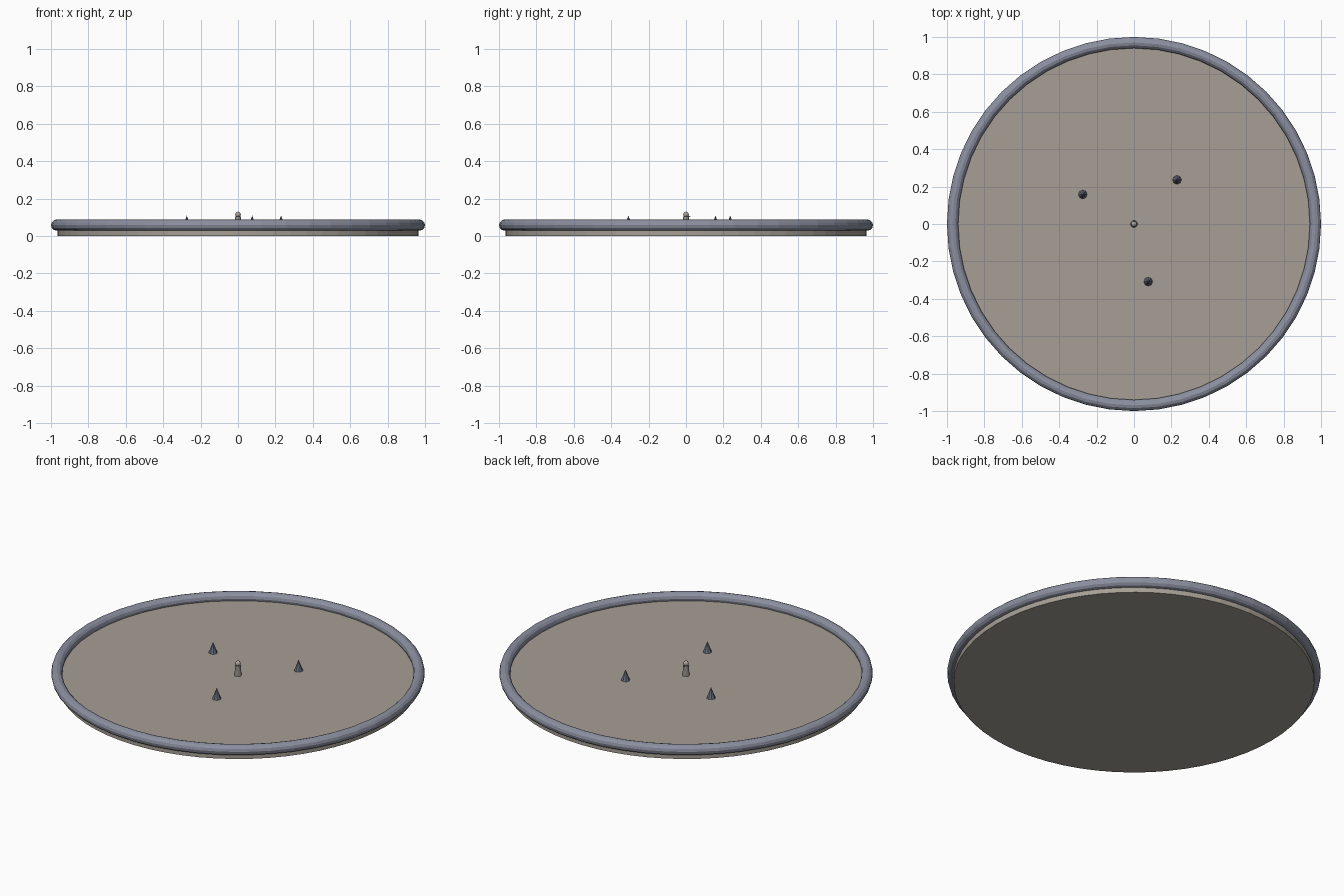
import bpy
import math

if "Cube" in bpy.data.objects:
    bpy.data.objects.remove(bpy.data.objects["Cube"])


def colour(name, r, g, b):
    """Flat material from display values 0-255, stored as linear."""
    m = bpy.data.materials.new(name)
    lin = [((v / 255 + 0.055) / 1.055) ** 2.4 for v in (r, g, b)]
    m.diffuse_color = (*lin, 1)
    m.use_nodes = True
    m.node_tree.nodes["Principled BSDF"].inputs["Base Color"].default_value = m.diffuse_color
    return m


STONE = colour("warm_grey_stone", 166, 159, 149)
RIM = colour("blue_grey_rim", 140, 144, 160)
SPIKE = colour("dark_blue_grey", 108, 112, 130)
BODY = colour("body_grey", 148, 142, 136)
HEAD = colour("head_grey", 172, 166, 160)

FLOOR = 0.045  # height of the disc's upper face


def finish(name, mat):
    ob = bpy.context.object
    ob.name = name
    ob.data.materials.append(mat)
    return ob


def cone(name, mat, base, r1, r2, h, sides, rot=(0, 0, 0)):
    bpy.ops.mesh.primitive_cone_add(vertices=sides, radius1=r1, radius2=r2,
                                    depth=h, location=base, rotation=rot)
    return finish(name, mat)


# Round floor plate
bpy.ops.mesh.primitive_cylinder_add(vertices=64, radius=0.965, depth=FLOOR,
                                    location=(0, 0, FLOOR / 2))
finish("floor_disc", STONE)

# Raised rim around the plate
bpy.ops.mesh.primitive_torus_add(major_segments=48, minor_segments=12,
                                 major_radius=0.97, minor_radius=0.03,
                                 location=(0, 0, 0.058))
finish("outer_rim", RIM)

# Three spikes standing on the floor
H = 0.064
for i, (x, y) in enumerate([(0.23, 0.236), (-0.274, 0.158), (0.076, -0.308)]):
    cone(f"spike_{i + 1}", SPIKE, (x, y, FLOOR + H / 2), 0.024, 0, H, 8)

# Small centre figure: body, head and pointer
cone("centre_body", BODY, (0, 0, FLOOR + 0.03), 0.019, 0.015, 0.06, 12)
bpy.ops.mesh.primitive_uv_sphere_add(segments=12, ring_count=8, radius=0.015,
                                     location=(0, 0, 0.115))
finish("centre_head", HEAD)
bpy.ops.object.shade_smooth_by_angle()
cone("centre_pointer", SPIKE, (0, 0.018, 0.105), 0.005, 0, 0.016, 6,
     (-math.pi / 2, 0, 0))
